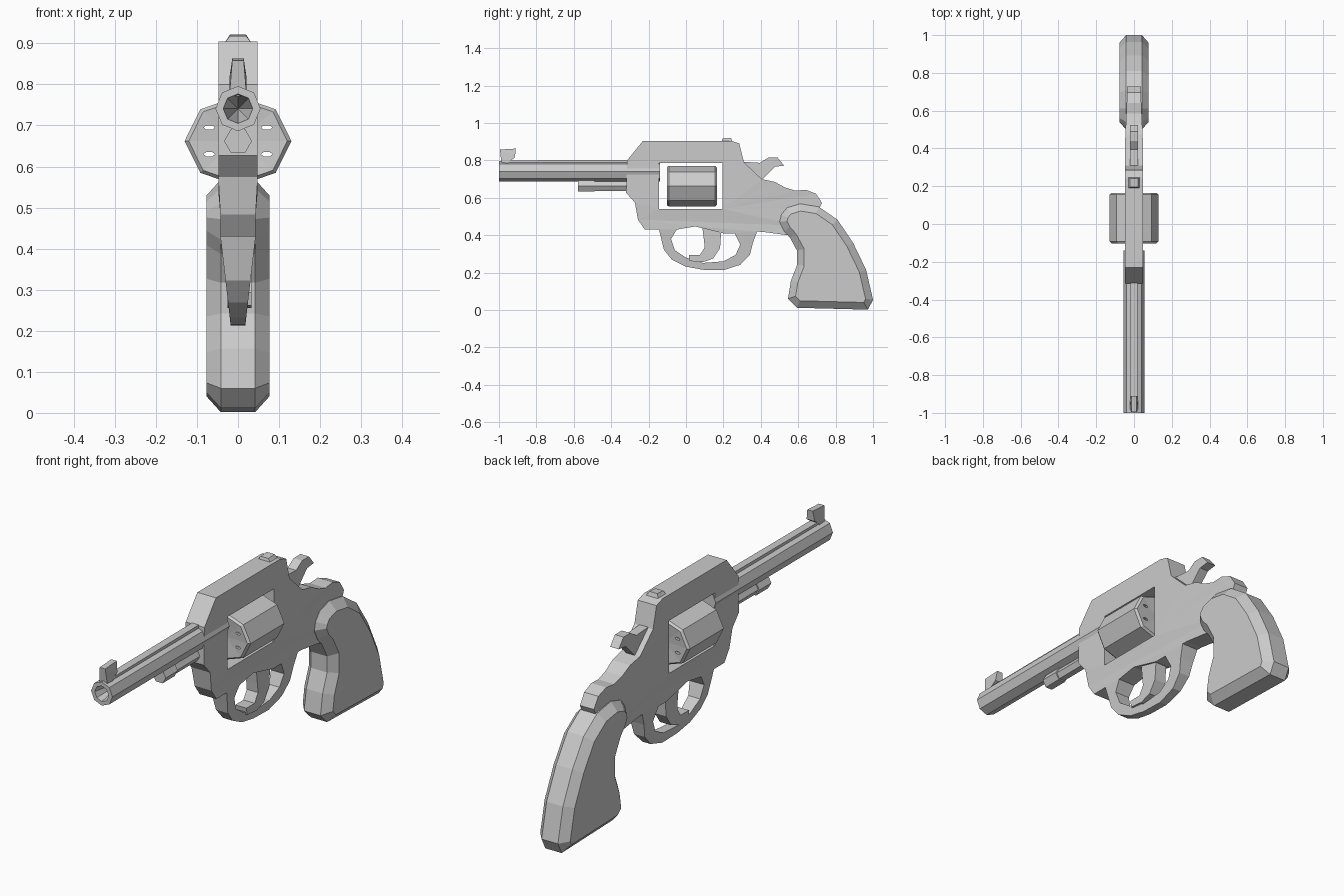
import bpy, bmesh, math
from mathutils import Matrix

if "Cube" in bpy.data.objects:
    bpy.data.objects.remove(bpy.data.objects["Cube"])

metal = bpy.data.materials.new("plain_grey")
metal.diffuse_color = (0.6, 0.6, 0.6, 1)
metal.use_nodes = True
metal.node_tree.nodes["Principled BSDF"].inputs["Base Color"].default_value = metal.diffuse_color


def finish(name, bm):
    bmesh.ops.remove_doubles(bm, verts=bm.verts, dist=0.0005)
    bmesh.ops.recalc_face_normals(bm, faces=bm.faces)
    me = bpy.data.meshes.new(name)
    bm.to_mesh(me)
    bm.free()
    me.materials.append(metal)
    for p in me.polygons:
        p.use_smooth = False
    ob = bpy.data.objects.new(name, me)
    bpy.context.collection.objects.link(ob)
    return ob


def slab(name, loops, half, centre=0.0, width=None):
    """Side profile (y, z) with optional holes, extruded along x; width(y, z) tapers it."""
    cu = bpy.data.curves.new(name, 'CURVE')
    cu.dimensions = '2D'
    cu.fill_mode = 'BOTH'
    cu.extrude = half
    for pts in loops:
        sp = cu.splines.new('POLY')
        sp.points.add(len(pts) - 1)
        for p, (y, z) in zip(sp.points, pts):
            p.co = (y, z, 0, 1)
        sp.use_cyclic_u = True
    tmp = bpy.data.objects.new(name + "_curve", cu)
    bpy.context.collection.objects.link(tmp)
    bpy.context.view_layer.update()
    me = bpy.data.meshes.new_from_object(tmp.evaluated_get(bpy.context.evaluated_depsgraph_get()))
    bm = bmesh.new()
    bm.from_mesh(me)
    bpy.data.objects.remove(tmp)
    bpy.data.curves.remove(cu)
    bpy.data.meshes.remove(me)
    for v in bm.verts:
        y, z, x = v.co
        if width:
            x = math.copysign(width(y, z), x)
        v.co = (x + centre, y, z)
    return finish(name, bm)


def lathe(name, profile, sides, z, x=0.0, sx=1.0, sz=1.0):
    """Rings of (y, radius) around an axis along y."""
    bm = bmesh.new()
    rings = []
    for y, r in profile:
        rings.append([bm.verts.new((x + sx * r * math.cos(2 * math.pi * i / sides), y,
                                    z + sz * r * math.sin(2 * math.pi * i / sides)))
                      for i in range(sides)])
    for a, b in zip(rings, rings[1:]):
        for i in range(sides):
            j = (i + 1) % sides
            bm.faces.new((a[i], a[j], b[j], b[i]))
    return finish(name, bm)


def inset(pts, d):
    """Move a clockwise outline inwards by d."""
    out = []
    for i, (y, z) in enumerate(pts):
        (ay, az), (by, bz) = pts[i - 1], pts[(i + 1) % len(pts)]
        l1, l2 = math.hypot(y - ay, z - az), math.hypot(by - y, bz - z)
        n1 = ((z - az) / l1, -(y - ay) / l1)
        n2 = ((bz - z) / l2, -(by - y) / l2)
        k = d / max(0.5, 1 + n1[0] * n2[0] + n1[1] * n2[1])
        out.append((y + k * (n1[0] + n2[0]), z + k * (n1[1] + n2[1])))
    return out


# frame with cylinder window, trigger guard included and tapered downwards
outline = [(-.23, .905), (.24, .905), (.285, .89), (.31, .79), (.405, .70), (.475, .685),
           (.53, .655), (.585, .638), (.64, .643), (.695, .622), (.727, .573), (.715, .547),
           (.62, .45), (.545, .40), (.41, .418), (.38, .419), (.358, .36), (.342, .296),
           (.29, .242), (.2, .213), (.09, .2155), (0, .232), (-.075, .269), (-.118, .322),
           (-.144, .43), (-.22, .43), (-.257, .483), (-.273, .574), (-.32, .627), (-.315, .80)]
window = [(-.144, .54), (.195, .54), (.195, .785), (-.144, .785)]
guard_hole = [(-.08, .38), (-.05, .43), (.05, .447), (.2, .41), (.26, .41), (.29, .35),
              (.265, .295), (.2, .26), (.09, .252), (0, .28), (-.06, .32)]


def frame_width(y, z):
    if y > .42:
        return .048 - .012 * min(1, (y - .42) / .28)
    if z < .5:
        return .018 + .025 * max(0, min(1, (z - .215) / .215))
    return .048


slab("frame", [outline, window, guard_hole], .048, width=frame_width)

# trigger
slab("trigger", [[(.085, .46), (.19, .44), (.182, .33), (.145, .275), (.09, .256), (.02, .262),
                  (.015, .295), (.075, .295), (.1, .335), (.096, .375)]], .029, centre=.004)

# hammer
slab("hammer", [[(.30, .793), (.395, .787), (.44, .815), (.49, .815), (.525, .772),
                 (.475, .766), (.41, .70), (.34, .70)]], .022)

# sights and barrel rib
slab("front_sight", [[(-.995, .858), (-.91, .863), (-.915, .815), (-.945, .795), (-.95, .77),
                      (-.985, .77)]], .02, width=lambda y, z: .014 if z > .84 else .021)
slab("rear_sight", [[(.19, .90), (.195, .918), (.24, .921), (.248, .90)]], .03,
     width=lambda y, z: .02 if z > .91 else .033)
slab("barrel_rib", [[(-.985, .77), (-.985, .80), (-.30, .803), (-.30, .77)]], .018)

# barrel with tapering bore
lathe("barrel", [(-.14, 0), (-.14, .055), (-1, .055), (-1, .036), (-.8, 0)], 8, .741)

# ejector rod with thicker tip
lathe("ejector_rod", [(-.28, 0), (-.28, .028), (-.49, .028), (-.49, .034), (-.578, .034),
                      (-.578, 0)], 6, .662)

# cylinder with small side chambers
drum = lathe("cylinder", [(-.092, 0), (-.102, .12), (-.092, .13), (.155, .13), (.165, .12),
                          (.155, 0)], 8, .662, sz=.84)
for sx in (-1, 1):
    for z in (.63, .695):
        cut = lathe("chamber_cutter", [(-.3, 0), (-.3, .014), (.3, .014), (.3, 0)], 6, z,
                    x=.07 * sx, sz=.45)
        cut.hide_render = True
        mod = drum.modifiers.new("chamber", 'BOOLEAN')
        mod.operation = 'DIFFERENCE'
        mod.solver = 'EXACT'
        mod.object = cut
bpy.context.view_layer.update()
baked = bpy.data.meshes.new_from_object(drum.evaluated_get(bpy.context.evaluated_depsgraph_get()))
drum.modifiers.clear()
drum.data = baked
for ob in [o for o in bpy.data.objects if o.name.startswith("chamber_cutter")]:
    bpy.data.objects.remove(ob)

# grip: bevelled slab, clockwise outline
grip = [(.5, .472), (.51, .51), (.54, .547), (.61, .568), (.71, .552), (.81, .483), (.893, .36),
        (.963, .215), (1.0, .055), (.973, .002), (.594, .012), (.545, .06), (.561, .157),
        (.594, .242), (.594, .317), (.556, .387), (.524, .422)]
inner = inset(grip, .038)
bm = bmesh.new()
rings = [[bm.verts.new((x, y, z)) for y, z in pts]
         for x, pts in ((-.077, inner), (-.042, grip), (.042, grip), (.077, inner))]
for a, b in zip(rings, rings[1:]):
    for i in range(len(grip)):
        j = (i + 1) % len(grip)
        bm.faces.new((a[i], a[j], b[j], b[i]))
bm.faces.new(rings[0])
bm.faces.new(rings[-1])
finish("grip", bm)
